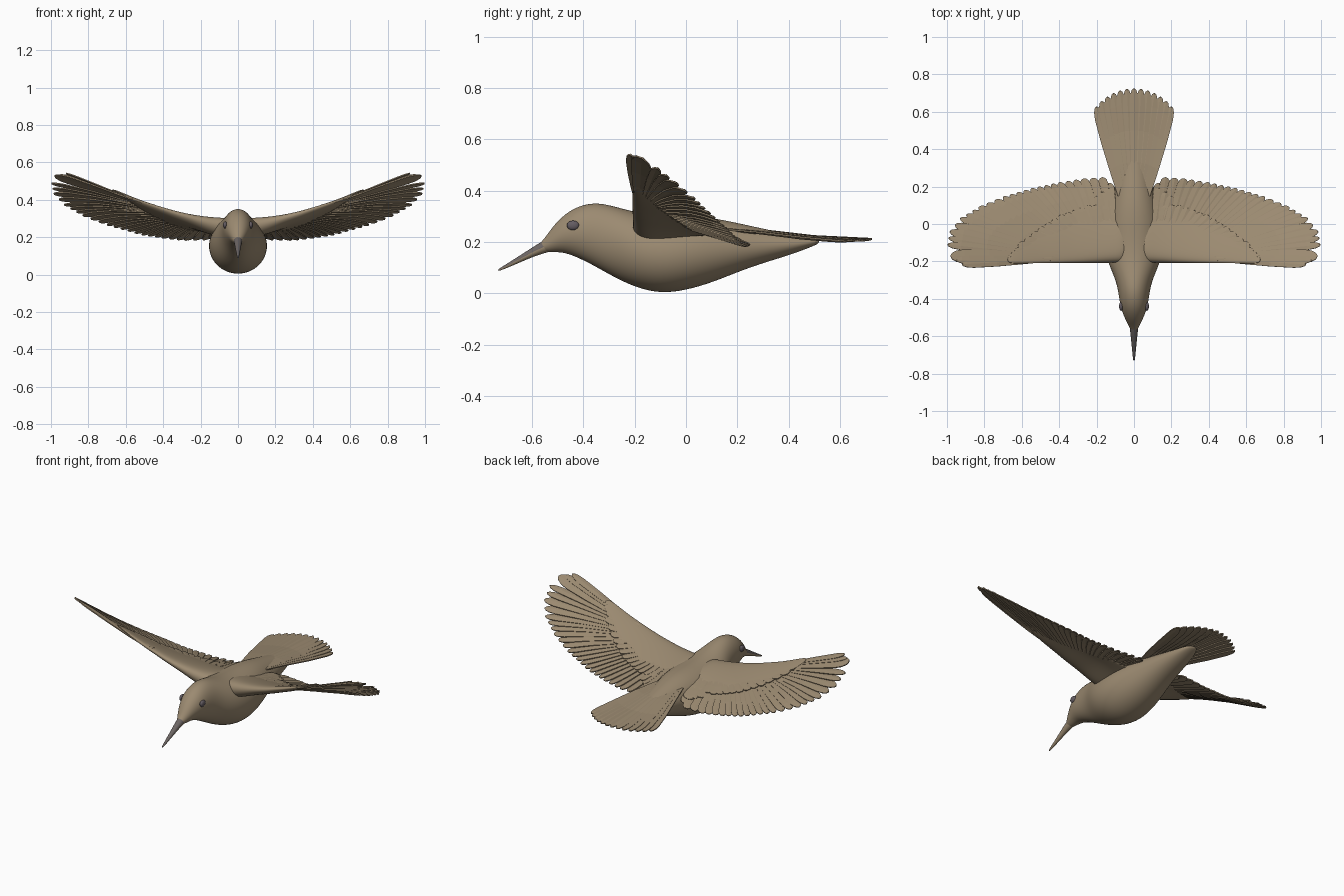
import bpy, bmesh, math
from mathutils import Vector

if "Cube" in bpy.data.objects:
    bpy.data.objects.remove(bpy.data.objects["Cube"], do_unlink=True)


def material(name, rgb):
    m = bpy.data.materials.new(name)
    m.use_nodes = True
    m.diffuse_color = (*rgb, 1)
    m.node_tree.nodes["Principled BSDF"].inputs["Base Color"].default_value = (*rgb, 1)
    return m


PLUMAGE = material("tan plumage", (0.33, 0.255, 0.165))
HORN = material("grey horn", (0.15, 0.13, 0.125))
EYE = material("dark eye", (0.13, 0.11, 0.125))


def lerp(keys, x):
    """Piecewise linear lookup in a list of (x, value) pairs."""
    for (a, va), (b, vb) in zip(keys, keys[1:]):
        if x <= b:
            return va + (vb - va) * max(0, (x - a) / (b - a))
    return keys[-1][1]


def finish(name, bm, mats, smooth=True):
    me = bpy.data.meshes.new(name)
    bm.to_mesh(me)
    bm.free()
    ob = bpy.data.objects.new(name, me)
    bpy.context.collection.objects.link(ob)
    for m in mats:
        me.materials.append(m)
    for p in me.polygons:
        p.use_smooth = smooth
    return ob


def loft(name, rings, mats, levels=2):
    """Skin closed rings of points, cap the ends and smooth."""
    bm = bmesh.new()
    loops = [[bm.verts.new(p) for p in r] for r in rings]
    for a, b in zip(loops, loops[1:]):
        for i in range(len(a)):
            j = (i + 1) % len(a)
            bm.faces.new((a[i], a[j], b[j], b[i]))
    bm.faces.new(loops[0])
    bm.faces.new(loops[-1])
    bmesh.ops.recalc_face_normals(bm, faces=bm.faces)
    ob = finish(name, bm, mats)
    ob.modifiers.new("smooth", "SUBSURF").levels = levels
    ob.modifiers["smooth"].render_levels = levels
    return ob


def oval_rings(stations, sides=20, mid=0.5):
    """Rings across y from (y, bottom, top, half width)."""
    out = []
    for y, lo, hi, w in stations:
        c = lo + (hi - lo) * mid
        ring = []
        for i in range(sides):
            a = math.tau * i / sides
            h = hi - c if math.sin(a) > 0 else c - lo
            ring.append((w * math.cos(a), y, c + h * math.sin(a)))
        out.append(ring)
    return out


def mirror(ob):
    ob.modifiers.new("mirror", "MIRROR")


# Body with head and rump in one skin
loft("body", oval_rings([
    (-.575, .165, .19, .012), (-.55, .16, .215, .026), (-.52, .16, .26, .042),
    (-.48, .16, .303, .060), (-.43, .143, .338, .076), (-.36, .108, .357, .085),
    (-.29, .067, .345, .102), (-.2, .022, .318, .145), (-.1, -.003, .305, .16),
    (0, .01, .303, .155), (.11, .043, .297, .13), (.25, .103, .264, .092),
    (.4, .147, .232, .065), (.48, .178, .218, .045), (.52, .195, .208, .02)]), [PLUMAGE])

# Beak: grey above, tan below
beak = loft("beak", oval_rings([
    (-.5, .168, .235, .03), (-.56, .155, .205, .023), (-.62, .132, .166, .016),
    (-.68, .106, .127, .010), (-.72, .09, .102, .006), (-.732, .087, .094, .003)],
    sides=12), [PLUMAGE, HORN])
for p in beak.data.polygons:
    p.material_index = int(p.normal.z > 0)

# Eyes
bm = bmesh.new()
bmesh.ops.create_uvsphere(bm, u_segments=16, v_segments=10, radius=.022)
bmesh.ops.scale(bm, vec=(.5, 1.1, .85), verts=bm.verts)
bmesh.ops.translate(bm, vec=(.069, -.44, .265), verts=bm.verts)
mirror(finish("eyes", bm, [EYE]))

# Wing surface: height of the leading edge and fall towards the rear, along x
LEAD = [(0, .3), (.15, .312), (.3, .335), (.5, .39), (.7, .463), (.92, .54), (1, .565)]
FALL = [(0, .15), (.15, .25), (.3, .32), (.6, .48), (.9, .68), (1, .75)]


def wing_z(x, y):
    return lerp(LEAD, x) - lerp(FALL, x) * (y + .2)


# Wing arm: thick front part, thinning outwards
REAR = [(0, .08), (.25, .075), (.4, .02), (.5, -.04), (.6, -.11), (.68, -.17)]
THICK = [(0, .12), (.12, .10), (.25, .062), (.4, .04), (.6, .02), (.68, .008)]
CHORD = [(0, .5), (.05, .12), (.2, -.06), (.5, -.08), (.8, 0), (1, .12),
         (1, .3), (.8, .4), (.5, .75), (.2, 1.02), (.05, .85)]
rings = []
for x in (.02, .1, .17, .25, .33, .4, .5, .6, .68):
    y0, y1, th = -.212, lerp(REAR, x), lerp(THICK, x)
    rings.append([(x, y0 + (y1 - y0) * u, wing_z(x, y0 + (y1 - y0) * u) + .004 - th * v)
                  for u, v in CHORD])
mirror(loft("wing_arms", rings, [PLUMAGE]))

VANE = [(0, .5), (.3, .8), (.6, 1), (.86, 1), (.94, .8), (.985, .45), (1, .12)]


def feather(bm, base, tip, width, surface, lift, roll):
    """Rounded vane laid on a surface, with a ridge and a slight roll."""
    base, tip = Vector(base), Vector(tip)
    d = tip - base
    n = Vector((-d.y, d.x)).normalized()
    rows = []
    for s, k in VANE:
        row = []
        for side in (-1, 0, 1):
            p = base + d * s + n * (side * width * k)
            z = surface(p.x, p.y) + lift + roll * side * k + (.003 if side == 0 else 0)
            row.append(bm.verts.new((p.x, p.y, z)))
        rows.append(row)
    for a, b in zip(rows, rows[1:]):
        for i in (0, 1):
            bm.faces.new((a[i + 1], a[i], b[i], b[i + 1]))


def feather_row(name, tips, bases, spacing, lift, roll):
    bm = bmesh.new()
    keys = list(zip(map(Vector, bases), map(Vector, tips)))
    for (b0, t0), (b1, t1) in zip(keys, keys[1:]):
        gap = (t1 - t0).length
        count = max(1, round(gap / spacing))
        for i in range(count):
            f = i / count
            feather(bm, b0.lerp(b1, f), t0.lerp(t1, f), .58 * gap / count,
                    wing_z, lift, roll)
    plate(name, bm)


def plate(name, bm, mirrored=True):
    for f in bm.faces:
        f.normal_update()
        if f.normal.z < 0:
            f.normal_flip()
    ob = finish(name, bm, [PLUMAGE], smooth=False)
    s = ob.modifiers.new("thickness", "SOLIDIFY")
    s.thickness = .006
    if mirrored:
        mirror(ob)


# Flight feathers fanning from the wing tip round to the body
feather_row("flight_feathers",
            [(.92, -.215), (.98, -.17), (.998, -.11), (.985, -.04), (.93, .03), (.83, .09),
             (.7, .145), (.55, .19), (.4, .222), (.27, .243), (.17, .25), (.1, .19)],
            [(.45, -.19), (.46, -.18), (.47, -.165), (.47, -.15), (.46, -.13), (.44, -.11),
             (.4, -.08), (.34, -.05), (.27, -.02), (.2, 0), (.14, .02), (.08, .02)],
            .043, -.008, .006)

# Covert feathers overlapping the flight feathers
feather_row("covert_feathers",
            [(.66, -.175), (.62, -.11), (.51, -.025), (.4, .045), (.25, .1), (.09, .1)],
            [(.44, -.185), (.42, -.16), (.35, -.12), (.28, -.08), (.2, -.05), (.08, -.03)],
            .045, .002, .003)

# Short feathers at the wing root
feather_row("root_feathers", [(.2, .15), (.14, .19), (.1, .15)],
            [(.16, .02), (.12, .03), (.08, .03)], .04, .002, .003)


# Tail fan, the middle feathers on top
def tail_z(x, y):
    return lerp([(.1, .262), (.3, .245), (.5, .222), (.75, .21)], y) - .12 * x * x


bm = bmesh.new()
COUNT = 13
for i in range(COUNT):
    t = 2 * i / (COUNT - 1) - 1
    a = math.radians(18.3) * t
    reach = .705 - .065 * t * t
    feather(bm, (.14 * math.sin(a) + .03 * t, .02 + .14 * math.cos(a)),
            (reach * math.sin(a), .02 + reach * math.cos(a)),
            .026, tail_z, .002 - .008 * abs(t), -.004 * t)
plate("tail_feathers", bm, mirrored=False)
